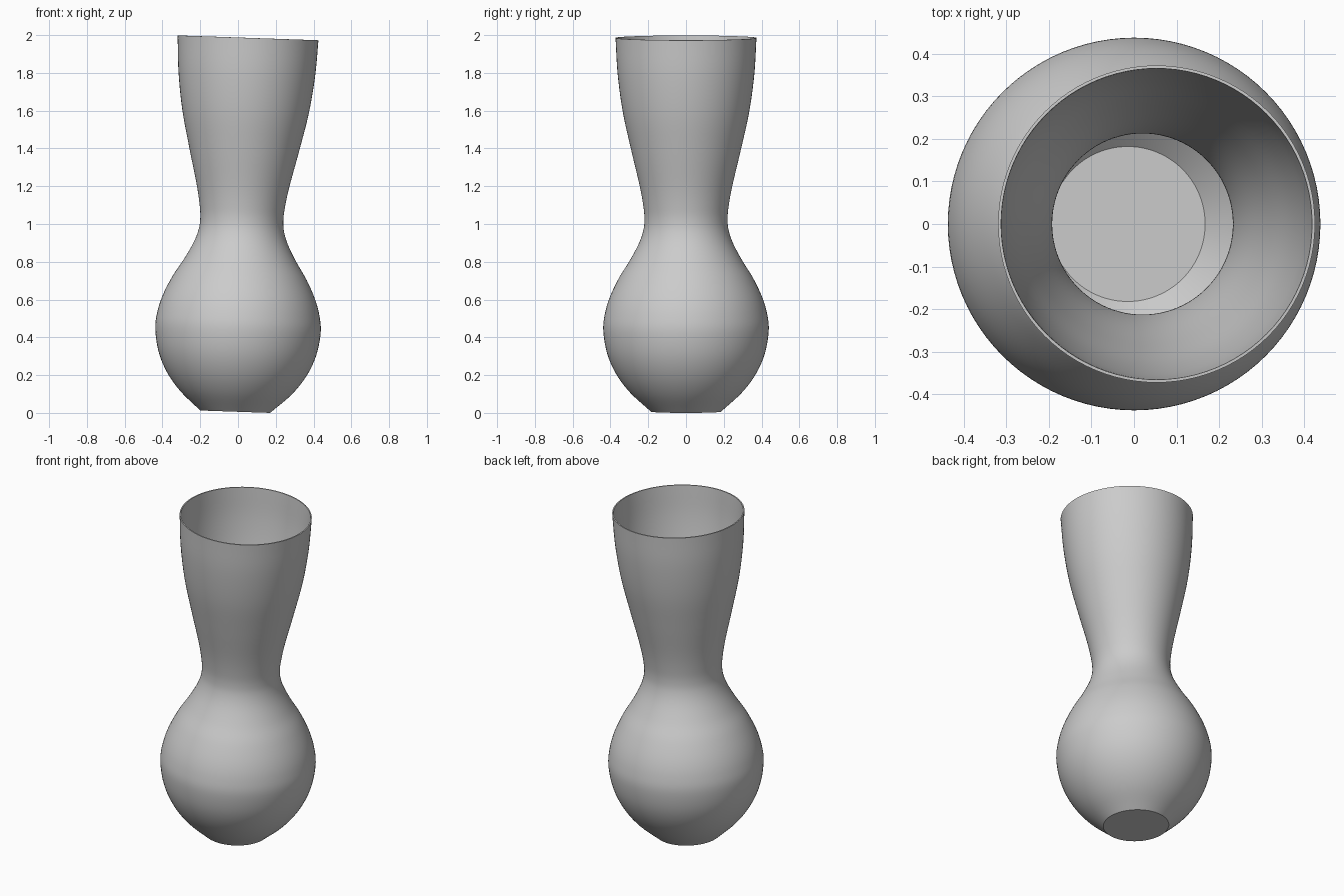
import bpy
import bmesh
from math import tau
from mathutils import Matrix, Vector

cube = bpy.data.objects.get("Cube")
if cube:
    bpy.data.objects.remove(cube, do_unlink=True)

SEGMENTS = 96
STEPS = 5
WALL = 0.007
TILT = 0.0344

# Outer outline as (radius, height along the axis), base to rim
OUTLINE = [(0.185, 0), (0.295, 0.10), (0.37, 0.20), (0.418, 0.31),
           (0.438, 0.43), (0.429, 0.52), (0.402, 0.61), (0.354, 0.71),
           (0.298, 0.80), (0.25, 0.89), (0.226, 0.96), (0.22, 1.02),
           (0.226, 1.09), (0.246, 1.20), (0.291, 1.39), (0.335, 1.59),
           (0.362, 1.79), (0.373, 1.98)]


def smooth_outline(points):
    """Catmull-Rom curve through the outline points."""
    pts = [Vector((r, 0, z)) for r, z in points]
    pts = [2 * pts[0] - pts[1]] + pts + [2 * pts[-1] - pts[-2]]
    curve = []
    for a, b, c, d in zip(pts, pts[1:], pts[2:], pts[3:]):
        for i in range(STEPS):
            t = i / STEPS
            curve.append(0.5 * (2 * b + (c - a) * t
                                + (2 * a - 5 * b + 4 * c - d) * t ** 2
                                + (3 * b - a - 3 * c + d) * t ** 3))
    return curve + [pts[-2]]


# Glaze colour
grey = bpy.data.materials.new("plain grey")
grey.use_nodes = True
colour = (0.6, 0.6, 0.6, 1)
grey.diffuse_color = colour
grey.node_tree.nodes["Principled BSDF"].inputs["Base Color"].default_value = colour

# Vase shell turned around its axis, closed by a flat base
bm = bmesh.new()
verts = [bm.verts.new(p) for p in smooth_outline(OUTLINE)]
edges = [bm.edges.new(pair) for pair in zip(verts, verts[1:])]
bmesh.ops.spin(bm, geom=verts + edges, cent=(0, 0, 0), axis=(0, 0, 1),
               angle=tau, steps=SEGMENTS, use_duplicate=False)
bmesh.ops.remove_doubles(bm, verts=bm.verts[:], dist=0.0001)
base_edges = [e for e in bm.edges
              if e.is_boundary and all(v.co.z < 0.001 for v in e.verts)]
bmesh.ops.contextual_create(bm, geom=base_edges)
bmesh.ops.recalc_face_normals(bm, faces=bm.faces[:])
base = min(bm.faces, key=lambda f: f.calc_center_median().z)
if base.normal.z > 0:
    bmesh.ops.reverse_faces(bm, faces=bm.faces[:])

# Slight lean toward the left side
bm.transform(Matrix.Translation((-0.015, 0, 0.0064)) @ Matrix.Rotation(TILT, 4, "Y"))

mesh = bpy.data.meshes.new("vase")
bm.to_mesh(mesh)
bm.free()
mesh.materials.append(grey)
vase = bpy.data.objects.new("vase", mesh)
bpy.context.collection.objects.link(vase)

# Thin wall with an open mouth
wall = vase.modifiers.new("wall", "SOLIDIFY")
wall.thickness = WALL
wall.offset = -1
wall.use_even_offset = True

bpy.ops.object.select_all(action="DESELECT")
vase.select_set(True)
bpy.context.view_layer.objects.active = vase
bpy.ops.object.modifier_apply(modifier="wall")
bpy.ops.object.shade_smooth_by_angle(angle=0.52)
